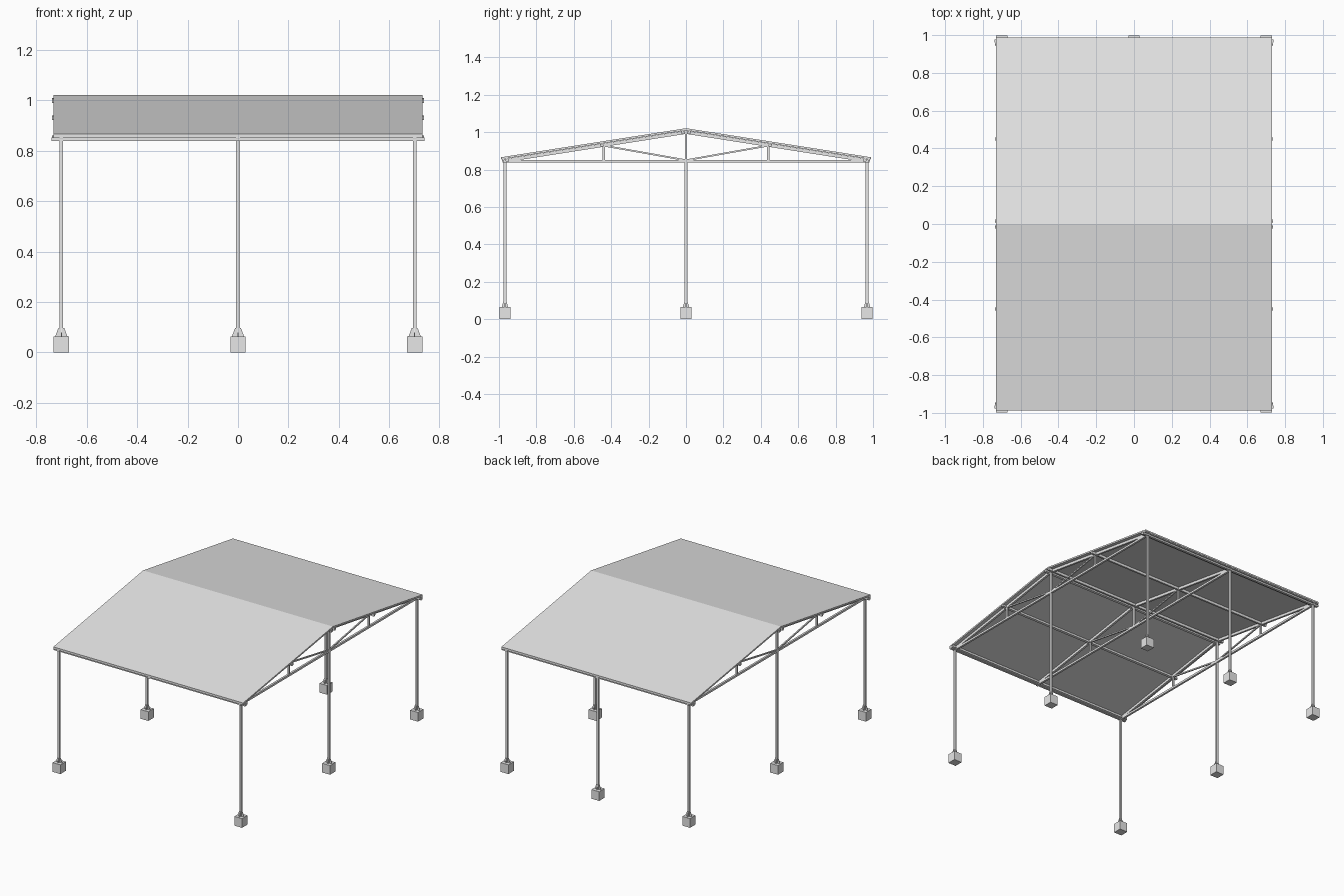
import bpy
import bmesh
from mathutils import Vector, Matrix

cube = bpy.data.objects.get("Cube")
if cube:
    bpy.data.objects.remove(cube, do_unlink=True)

steel = bpy.data.materials.new("light_grey")
steel.use_nodes = True
grey = (0.8, 0.8, 0.8, 1)
steel.diffuse_color = grey
steel.node_tree.nodes["Principled BSDF"].inputs["Base Color"].default_value = grey

POST_X, POST_Y = 0.70, 0.968
EAVE_Y, EAVE_Z, RIDGE_Z = 0.988, 0.866, 1.021
SLOPE = (RIDGE_Z - EAVE_Z) / EAVE_Y
CHORD_Z = 0.844


def roof_z(y, drop=0.0):
    return RIDGE_Z - SLOPE * abs(y) - drop


def finish(name, bm):
    bmesh.ops.recalc_face_normals(bm, faces=bm.faces)
    mesh = bpy.data.meshes.new(name)
    bm.to_mesh(mesh)
    bm.free()
    mesh.materials.append(steel)
    obj = bpy.data.objects.new(name, mesh)
    bpy.context.collection.objects.link(obj)
    return obj


def beam(name, start, end, width, depth, up=(0, 0, 1)):
    """Rectangular bar from start to end; depth is measured along up."""
    a, b = Vector(start), Vector(end)
    along = (b - a).normalized()
    side = Vector(up).cross(along).normalized()
    top = along.cross(side)
    frame = Matrix((along, side, top)).transposed().to_4x4()
    size = Matrix.Diagonal(((b - a).length, width, depth, 1))
    bm = bmesh.new()
    bmesh.ops.create_cube(bm, size=1, matrix=Matrix.Translation((a + b) / 2) @ frame @ size)
    return finish(name, bm)


def prism(name, profile, offset):
    """Extrude a closed profile of 3D points along an offset."""
    bm = bmesh.new()
    face = bm.faces.new([bm.verts.new(p) for p in profile])
    grown = bmesh.ops.extrude_face_region(bm, geom=[face])["geom"]
    moved = [v for v in grown if isinstance(v, bmesh.types.BMVert)]
    bmesh.ops.translate(bm, verts=moved, vec=offset)
    return finish(name, bm)


# Pitched roof sheet
thick = 0.011
outline = [(-EAVE_Y, EAVE_Z), (0, RIDGE_Z), (EAVE_Y, EAVE_Z)]
outline += [(y, z - thick) for y, z in reversed(outline)]
prism("roof_sheet", [(-0.731, y, z) for y, z in outline], (1.462, 0, 0))

# Columns with concrete footings and crossed gussets
columns = [(x, y) for x in (-POST_X, POST_X) for y in (-POST_Y, 0, POST_Y)]
columns.append((0, POST_Y))
for x, y in columns:
    beam("footing", (x - 0.03, y, 0.032), (x + 0.03, y, 0.032), 0.06, 0.064)
    beam("post", (x, y, 0.064), (x, y, CHORD_Z), 0.014, 0.014, up=(0, 1, 0))
    taper = [(-0.024, 0.064), (0.024, 0.064), (0.012, 0.096), (-0.012, 0.096)]
    prism("base_gusset", [(x + u, y - 0.002, z) for u, z in taper], (0, 0.004, 0))
    prism("base_gusset", [(x - 0.002, y + u * 0.7, z) for u, z in taper], (0.004, 0, 0))

# Three trusses spanning front to back
for x in (-POST_X, 0, POST_X):
    beam("truss_bottom_chord", (x, -0.98, CHORD_Z), (x, 0.98, CHORD_Z), 0.014, 0.014)
    beam("truss_king_post", (x, 0, CHORD_Z), (x, 0, roof_z(0, 0.02)), 0.013, 0.013, up=(0, 1, 0))
    for s in (-1, 1):
        beam("truss_top_chord", (x, s * 0.98, roof_z(0.98, 0.021)), (x, 0, roof_z(0, 0.021)), 0.014, 0.018)
        beam("truss_strut", (x, s * 0.44, CHORD_Z), (x, s * 0.44, roof_z(0.44, 0.02)), 0.012, 0.012, up=(0, 1, 0))
        beam("truss_diagonal", (x, 0, CHORD_Z + 0.006), (x, s * 0.435, roof_z(0.44, 0.025)), 0.009, 0.009)

# Purlins tilted with the roof, and eave beams tying the column heads
for s in (-1, 1):
    tilt = (0, s * SLOPE, 1)
    for y in (0.016, 0.45, 0.955):
        z = roof_z(y, 0.02)
        beam("purlin", (-0.737, s * y, z), (0.737, s * y, z), 0.016, 0.016, up=tilt)
    beam("eave_beam", (-0.738, s * POST_Y, CHORD_Z + 0.001), (0.738, s * POST_Y, CHORD_Z + 0.001), 0.016, 0.014)
    beam("eave_edge_rail", (-0.731, s * 0.977, 0.855), (0.731, s * 0.977, 0.855), 0.016, 0.012)
